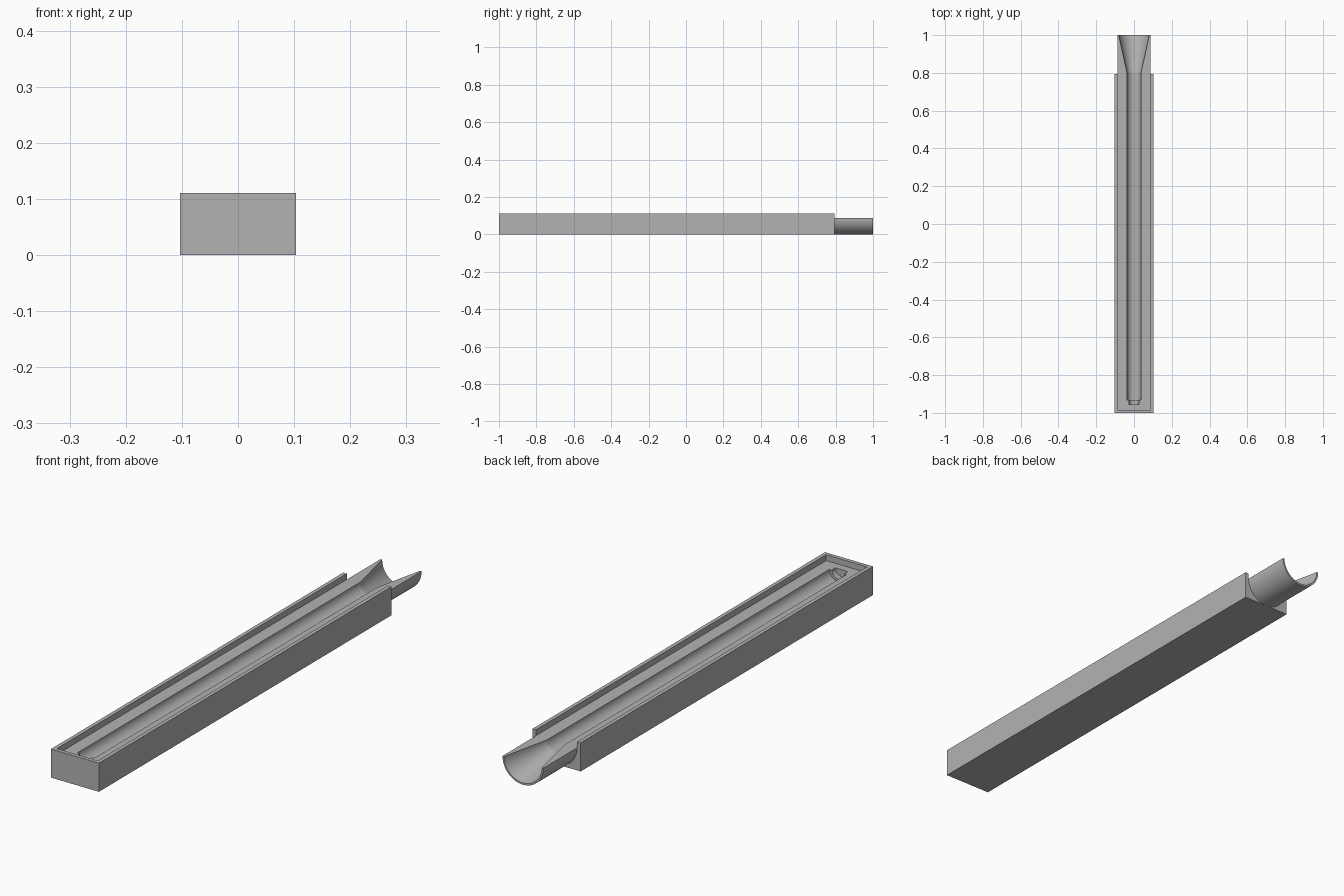
import bpy, bmesh, math
from mathutils import Vector

if "Cube" in bpy.data.objects:
    bpy.data.objects.remove(bpy.data.objects["Cube"], do_unlink=True)

HALF_W, HEIGHT = 0.103, 0.111   # tray outside
BACK = 0.793                    # rear end of the tray
WALL = 0.015                    # rim thickness
FLOOR = 0.088                   # recess floor, also the groove axis
SEGMENTS = 64

grey = bpy.data.materials.new("plain grey")
grey.use_nodes = True
colour = (0.45, 0.45, 0.45, 1)
grey.diffuse_color = colour
grey.node_tree.nodes["Principled BSDF"].inputs["Base Color"].default_value = colour


def finish(name, bm):
    bmesh.ops.recalc_face_normals(bm, faces=bm.faces)
    mesh = bpy.data.meshes.new(name)
    bm.to_mesh(mesh)
    bm.free()
    mesh.materials.append(grey)
    obj = bpy.data.objects.new(name, mesh)
    bpy.context.collection.objects.link(obj)
    return obj


def box(name, low, high):
    bm = bmesh.new()
    bmesh.ops.create_cube(bm, size=1)
    low, high = Vector(low), Vector(high)
    for v in bm.verts:
        v.co = (low + high) / 2 + v.co * (high - low)
    return finish(name, bm)


def loft(name, stations, sweep):
    """Rings of (y, radius) about the groove axis, hanging below it."""
    bm = bmesh.new()
    full = sweep > 6
    count = SEGMENTS if full else SEGMENTS // 2 + 1
    rings = []
    for y, r in stations:
        rings.append([bm.verts.new((r * math.cos(a), y, FLOOR - r * math.sin(a)))
                      for a in (2 * math.pi * i / SEGMENTS for i in range(count))])
    for a, b in zip(rings, rings[1:]):
        for i in range(count):
            j = (i + 1) % count
            bm.faces.new((a[i], a[j], b[j], b[i]))
    bm.faces.new(rings[0])
    bm.faces.new(rings[-1])
    return finish(name, bm)


def cut(obj, cutter):
    mod = obj.modifiers.new("cut", "BOOLEAN")
    mod.operation, mod.solver, mod.object = "DIFFERENCE", "EXACT", cutter
    bpy.context.view_layer.objects.active = obj
    bpy.ops.object.modifier_apply(modifier=mod.name)


# Long tray and the half-round spout behind it
tray = box("tray", (-HALF_W, -1, 0), (HALF_W, BACK, HEIGHT))
spout = loft("spout", [(BACK, FLOOR), (1, FLOOR)], math.pi)

# Recess open at the back, and the round groove with a stepped tip and a flare
recess = box("recess_cutter", (WALL - HALF_W, WALL - 1, FLOOR),
             (HALF_W - WALL, BACK + 0.1, HEIGHT + 0.1))
groove = loft("groove_cutter", [(-0.955, 0.027), (-0.932, 0.027), (-0.932, 0.037),
                                (0.8, 0.037), (1.02, 0.0854)], 2 * math.pi)
cut(tray, recess)
cut(tray, groove)
cut(spout, groove)
for cutter in (recess, groove):
    bpy.data.objects.remove(cutter, do_unlink=True)

# Smooth round surfaces, crisp edges
for obj in (tray, spout):
    bpy.ops.object.select_all(action="DESELECT")
    obj.select_set(True)
    bpy.context.view_layer.objects.active = obj
    bpy.ops.object.shade_smooth_by_angle(angle=math.radians(10))
